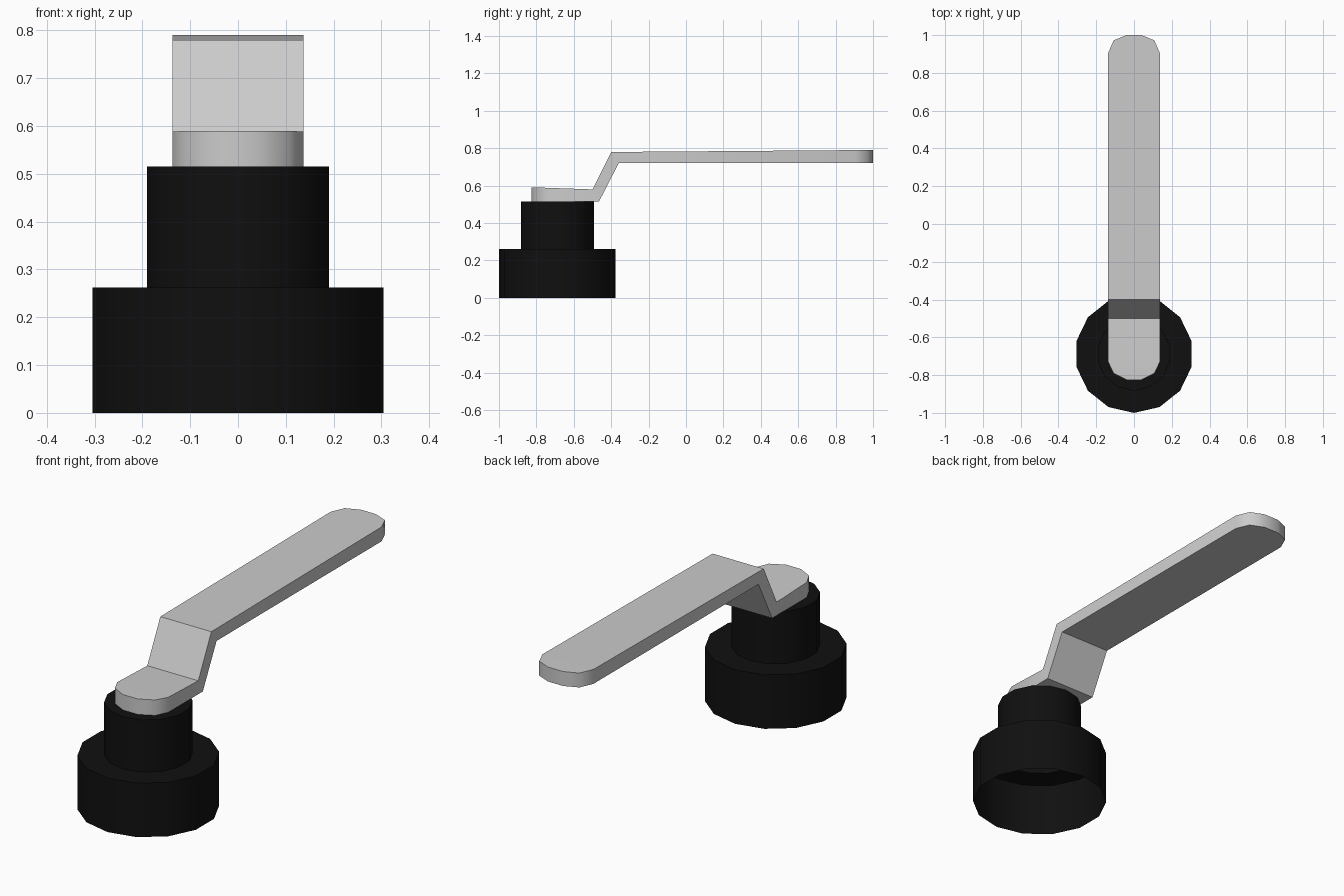
import bpy, bmesh, math

if "Cube" in bpy.data.objects:
    bpy.data.objects.remove(bpy.data.objects["Cube"], do_unlink=True)


def material(name, value):
    mat = bpy.data.materials.new(name)
    mat.use_nodes = True
    colour = (value, value, value, 1)
    mat.diffuse_color = colour
    mat.node_tree.nodes["Principled BSDF"].inputs["Base Color"].default_value = colour
    return mat


def finish(bm, name, mat, angle):
    bmesh.ops.recalc_face_normals(bm, faces=bm.faces)
    mesh = bpy.data.meshes.new(name)
    bm.to_mesh(mesh)
    bm.free()
    mesh.materials.append(mat)
    obj = bpy.data.objects.new(name, mesh)
    bpy.context.collection.objects.link(obj)
    bpy.ops.object.select_all(action="DESELECT")
    obj.select_set(True)
    bpy.context.view_layer.objects.active = obj
    bpy.ops.object.shade_smooth_by_angle(angle=math.radians(angle))
    return obj


black = material("black rubber", 0.005)
grey = material("light grey metal", 0.6)

# Stepped hub: a 14-sided shell, open underneath and closed on top
SIDES = 14
HUB_Y = -0.688
profile = [(0.312, 0), (0.312, 0.262), (0.195, 0.262), (0.195, 0.515)]
bm = bmesh.new()
rings = []
for radius, z in profile:
    ring = []
    for i in range(SIDES):
        a = math.tau * i / SIDES - math.pi / 2
        ring.append(bm.verts.new((radius * math.cos(a), HUB_Y + radius * math.sin(a), z)))
    rings.append(ring)
for low, high in zip(rings, rings[1:]):
    for i in range(SIDES):
        j = (i + 1) % SIDES
        bm.faces.new((low[i], low[j], high[j], high[i]))
bm.faces.new(rings[-1])
finish(bm, "stepped_hub", black, 30)

# Cranked lever: cross-sections as half width, top y, top z, bottom y, bottom z
W = 0.137
sections = [
    (0.04, -0.825, 0.59, -0.825, 0.515),
    (0.108, -0.79, 0.59, -0.79, 0.515),
    (W, -0.73, 0.588, -0.73, 0.515),
    (W, -0.50, 0.58, -0.465, 0.515),
    (W, -0.40, 0.78, -0.36, 0.72),
    (W, 0.905, 0.79, 0.905, 0.72),
    (0.108, 0.972, 0.79, 0.972, 0.72),
    (0.04, 1.0, 0.79, 1.0, 0.72),
]
bm = bmesh.new()
loops = []
for w, ty, tz, by, bz in sections:
    corners = [(-w, by, bz), (w, by, bz), (w, ty, tz), (-w, ty, tz)]
    loops.append([bm.verts.new(c) for c in corners])
for a, b in zip(loops, loops[1:]):
    for i in range(4):
        j = (i + 1) % 4
        bm.faces.new((a[i], a[j], b[j], b[i]))
bm.faces.new(loops[0])
bm.faces.new(loops[-1])
finish(bm, "cranked_lever", grey, 45)
